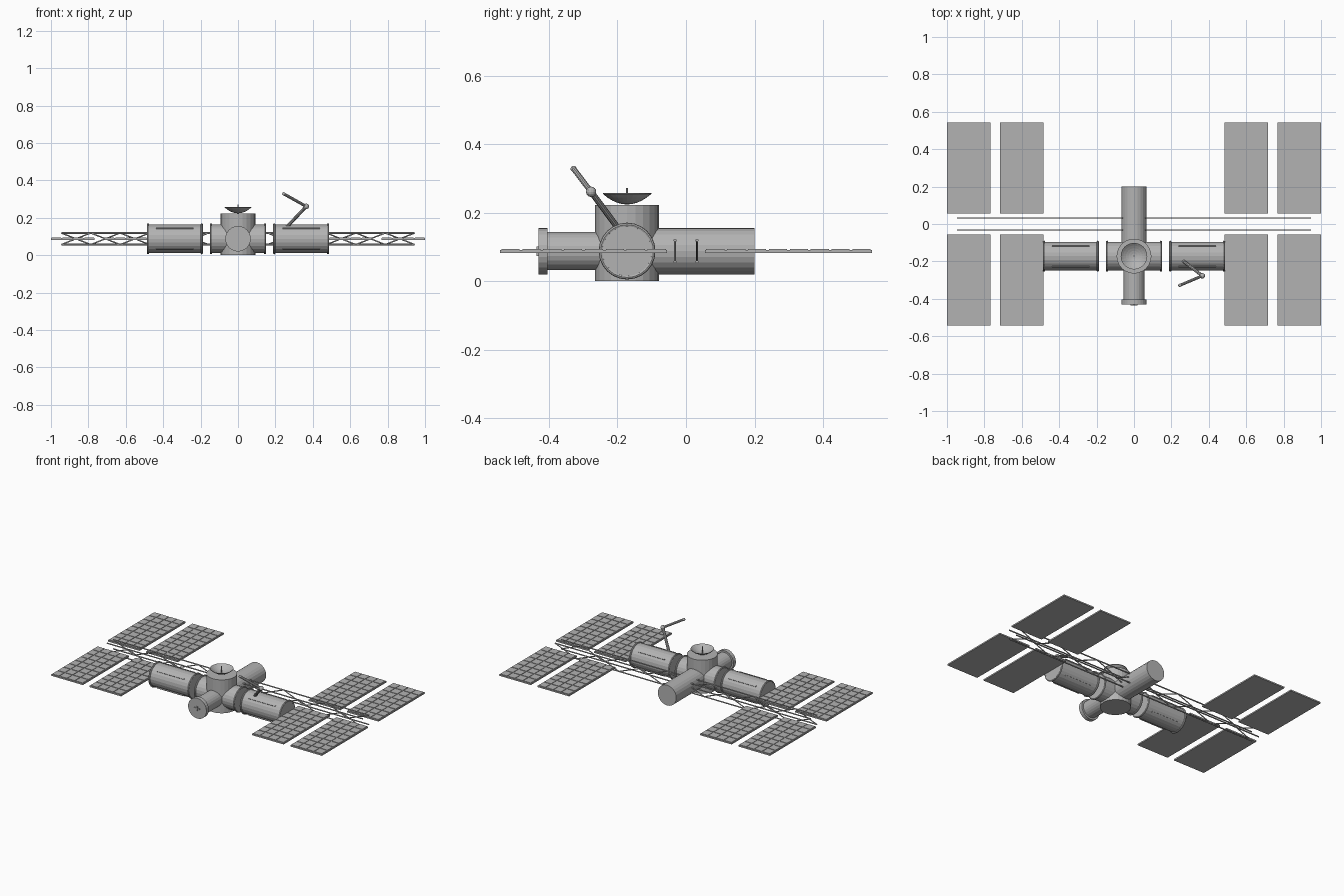
import bpy, bmesh, math
from mathutils import Vector, Matrix

if "Cube" in bpy.data.objects:
    bpy.data.objects.remove(bpy.data.objects["Cube"])

grey = bpy.data.materials.new("station grey")
grey.diffuse_color = (0.45, 0.45, 0.45, 1)
grey.use_nodes = True
grey.node_tree.nodes["Principled BSDF"].inputs["Base Color"].default_value = grey.diffuse_color
CY, CZ = -0.172, 0.088      # axis of the modules


def finish(name, bm):
    me = bpy.data.meshes.new(name)
    bmesh.ops.recalc_face_normals(bm, faces=bm.faces)
    bm.to_mesh(me)
    bm.free()
    me.materials.append(grey)
    ob = bpy.data.objects.new(name, me)
    bpy.context.collection.objects.link(ob)
    return ob


def rod(bm, a, b, r, sides=8, r2=None):
    a, b = Vector(a), Vector(b)
    d = b - a
    m = Matrix.Translation((a + b) / 2) @ d.to_track_quat('Z', 'Y').to_matrix().to_4x4()
    bmesh.ops.create_cone(bm, cap_ends=True, segments=sides, radius1=r,
                          radius2=r if r2 is None else r2, depth=d.length, matrix=m)


def box(bm, lo, hi, turn=Matrix()):
    lo, hi = Vector(lo), Vector(hi)
    m = turn @ Matrix.Translation((lo + hi) / 2) @ Matrix.Diagonal((*(hi - lo), 1))
    bmesh.ops.create_cube(bm, size=1, matrix=m)


def ring(bm, x, major, minor, n=24, k=8):
    # torus around the x axis of the modules
    rows = []
    for i in range(n):
        a = 2 * math.pi * i / n
        row = []
        for j in range(k):
            b = 2 * math.pi * j / k
            r = major + minor * math.cos(b)
            row.append(bm.verts.new((x + minor * math.sin(b),
                                     CY + r * math.cos(a), CZ + r * math.sin(a))))
        rows.append(row)
    for i in range(n):
        for j in range(k):
            p, q = rows[i], rows[(i + 1) % n]
            bm.faces.new((p[j], q[j], q[(j + 1) % k], p[(j + 1) % k]))


# modules along x with end rings and hand rails
for name, x0, x1, rails in (("left_module", -0.485, -0.19, True),
                            ("centre_module", -0.148, 0.148, False),
                            ("right_module", 0.19, 0.485, True)):
    bm = bmesh.new()
    rod(bm, (x0, CY, CZ), (x1, CY, CZ), 0.077, 24)
    finish(name, bm)
    bm = bmesh.new()
    for x in (x0 + 0.004, x1 - 0.004):
        ring(bm, x, 0.077, 0.006)
    finish(name + "_rings", bm)
    if rails:
        bm = bmesh.new()
        mid = (x0 + x1) / 2
        for k in range(4):
            t = Matrix.Translation((mid, CY, CZ)) @ Matrix.Rotation(math.radians(45 + 90 * k), 4, 'X')
            box(bm, (-0.1, -0.004, 0.07), (0.1, 0.004, 0.082), t)
        finish(name + "_hand_rails", bm)

# vertical hub
bm = bmesh.new()
rod(bm, (0, CY, 0), (0, CY, 0.223), 0.093, 24)
finish("hub", bm)

# rear laboratory and front docking tube
bm = bmesh.new()
rod(bm, (0, CY, CZ), (0, 0.2, CZ), 0.068, 24)
finish("rear_module", bm)
bm = bmesh.new()
rod(bm, (0, CY, CZ), (0, -0.41, CZ), 0.056, 24)
finish("docking_tube", bm)
bm = bmesh.new()
rod(bm, (0, -0.404, CZ), (0, -0.43, CZ), 0.068, 24)
finish("docking_collar", bm)
bm = bmesh.new()
box(bm, (-0.02, -0.436, CZ - 0.004), (0.02, -0.428, CZ + 0.004))
box(bm, (-0.004, -0.436, CZ - 0.014), (0.004, -0.428, CZ + 0.014))
finish("docking_latch", bm)

# dish and feed spike
bm = bmesh.new()
outer = [(0.071 * t, 0.224 + 0.031 * t * t) for t in (0, 0.2, 0.4, 0.6, 0.8, 1)]
inner = [(r, z + 0.003) for r, z in reversed(outer)]
pts = [bm.verts.new((r, CY, z)) for r, z in outer + inner]
edges = [bm.edges.new(p) for p in zip(pts, pts[1:])]
bmesh.ops.spin(bm, geom=pts + edges, cent=(0, CY, 0), axis=(0, 0, 1),
               angle=2 * math.pi, steps=24)
bmesh.ops.remove_doubles(bm, verts=bm.verts, dist=1e-5)
finish("dish", bm)
bm = bmesh.new()
rod(bm, (0, CY, 0.224), (0, CY, 0.272), 0.003)
finish("dish_feed", bm)

# jointed robot arm
base, elbow, tip = (0.26, -0.195, 0.15), (0.365, -0.277, 0.261), (0.245, -0.328, 0.328)
bm = bmesh.new()
rod(bm, base, elbow, 0.009, 10)
rod(bm, elbow, tip, 0.008, 10)
finish("arm_links", bm)
bm = bmesh.new()
for p, r in ((elbow, 0.015), (tip, 0.009)):
    bmesh.ops.create_uvsphere(bm, u_segments=12, v_segments=8, radius=r,
                              matrix=Matrix.Translation(p))
finish("arm_joints", bm)

# twin lattice truss: rails and opposed zigzags
N, L = 12, 0.945
for name, y, flip in (("front_truss", -0.032, 0), ("rear_truss", 0.032, 1)):
    bm = bmesh.new()
    z = (CZ - 0.031, CZ + 0.031)
    for h in z:
        rod(bm, (-L, y, h), (L, y, h), 0.0045, 6)
    for i in range(N):
        a, b = -L + 2 * L * i / N, -L + 2 * L * (i + 1) / N
        rod(bm, (a, y, z[(i + flip) % 2]), (b, y, z[(i + flip + 1) % 2]), 0.0035, 6)
    finish(name, bm)

# eight solar panels: backing plate with raised cells
for sx in (-1, 1):
    for sy in (-1, 1):
        for tag, xa, xb in (("inner", 0.484, 0.717), ("outer", 0.767, 1.0)):
            name = "%s_%s_%s_panel" % ("left" if sx < 0 else "right",
                                       "front" if sy < 0 else "rear", tag)
            x0, x1 = sorted((sx * xa, sx * xb))
            y0, y1 = sorted((sy * 0.055, sy * 0.543))
            bm = bmesh.new()
            box(bm, (x0, y0, 0.082), (x1, y1, 0.091))
            finish(name, bm)
            bm = bmesh.new()
            w, d, g = (x1 - x0) / 4, (y1 - y0) / 8, 0.004
            for i in range(4):
                for j in range(8):
                    box(bm, (x0 + i * w + g, y0 + j * d + g, 0.09),
                        (x0 + (i + 1) * w - g, y0 + (j + 1) * d - g, 0.094))
            finish(name + "_cells", bm)
